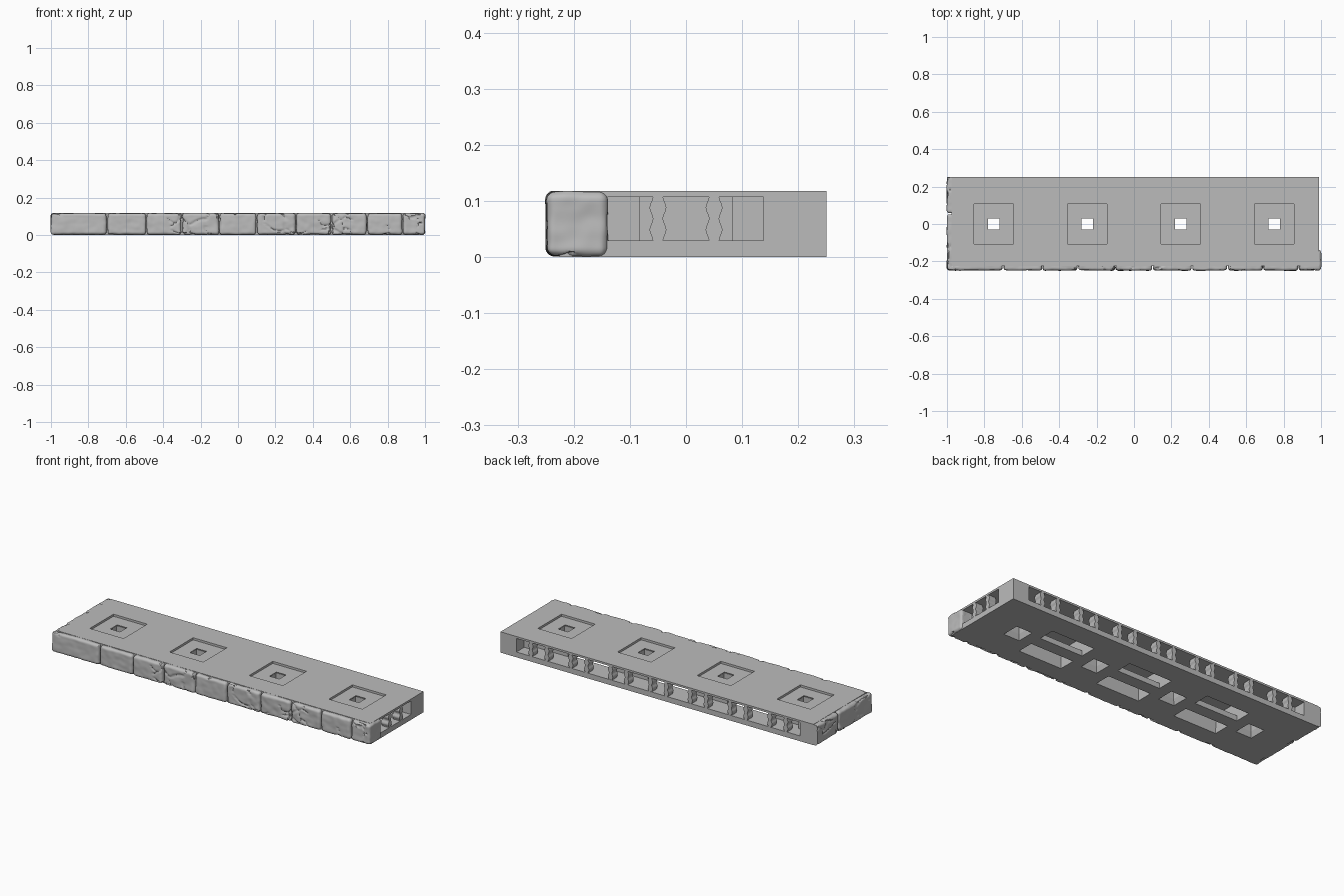
import bpy, bmesh, math
from mathutils import Vector, noise

if "Cube" in bpy.data.objects:
    bpy.data.objects.remove(bpy.data.objects["Cube"], do_unlink=True)

HEIGHT = 0.118
BACK = 0.25
RIGHT_FACE = 0.99

stone_grey = bpy.data.materials.new("stone_grey")
stone_grey.use_nodes = True
GREY = (0.5, 0.5, 0.5, 1)
stone_grey.diffuse_color = GREY
stone_grey.node_tree.nodes["Principled BSDF"].inputs["Base Color"].default_value = GREY


def finish(name, bm):
    bmesh.ops.recalc_face_normals(bm, faces=bm.faces)
    mesh = bpy.data.meshes.new(name)
    bm.to_mesh(mesh)
    bm.free()
    mesh.materials.append(stone_grey)
    ob = bpy.data.objects.new(name, mesh)
    bpy.context.collection.objects.link(ob)
    return ob


def activate(ob):
    bpy.ops.object.select_all(action='DESELECT')
    ob.select_set(True)
    bpy.context.view_layer.objects.active = ob


def box(name, x, y, z):
    """Box between the low and high value on each axis."""
    bm = bmesh.new()
    bmesh.ops.create_cube(bm, size=1)
    for v in bm.verts:
        v.co = Vector([r[0] if c < 0 else r[1] for c, r in zip(v.co, (x, y, z))])
    return finish(name, bm)


def taper(name, x, y, z, axis, shrink):
    """Box whose high end along one axis is drawn in (or out) on the x/y sides."""
    ob = box(name, x, y, z)
    mid = [sum(r) / 2 for r in (x, y, z)]
    for v in ob.data.vertices:
        if v.co[axis] > mid[axis]:
            for k in range(2):
                if k != axis:
                    v.co[k] -= math.copysign(shrink, v.co[k] - mid[k])
    return ob


# Slab body with its hollow spaces
slab = box("slab", (-0.975, RIGHT_FACE), (-0.225, BACK), (0, HEIGHT))
SLOT_Z = (0.03, 0.107)
cutters = [
    # clip channel along the back
    box("cut", (-0.89, 0.89), (0.18, 0.3), SLOT_Z),
    taper("cut", (-0.85, 0.85), (0.145, 0.185), SLOT_Z, 1, -0.02),
    # clip channel on the plain end
    box("cut", (0.93, 1.05), (-0.14, 0.138), SLOT_Z),
    taper("cut", (0.89, 0.935), (-0.1, 0.1), SLOT_Z, 0, -0.02),
]
for cx in (-0.5, 0, 0.5):
    # inner chamber opened below by two windows
    cutters.append(box("cut", (cx - 0.138, cx + 0.138), (-0.13, 0.16), SLOT_Z))
    for y in ((-0.128, -0.035), (0.035, 0.128)):
        cutters.append(box("cut", (cx - 0.135, cx + 0.135), y, (-0.02, 0.05)))
for cx in (-0.75, -0.25, 0.25, 0.75):
    # shallow square recess and waisted through hole
    wide, thin = (cx - 0.05, cx + 0.05), (cx - 0.04, cx + 0.04)
    cutters += [
        box("cut", (cx - 0.106, cx + 0.106), (-0.106, 0.106), (0.106, 0.14)),
        taper("cut", wide, (-0.05, 0.05), (-0.001, 0.03), 2, 0.01),
        box("cut", thin, (-0.04, 0.04), (0.02, 0.095)),
        taper("cut", thin, (-0.04, 0.04), (0.085, 0.1075), 2, -0.01),
    ]
for cutter in cutters:
    activate(slab)
    mod = slab.modifiers.new("hollow", 'BOOLEAN')
    mod.operation, mod.solver, mod.object = 'DIFFERENCE', 'EXACT', cutter
    bpy.ops.object.modifier_apply(modifier=mod.name)
    bpy.data.objects.remove(cutter, do_unlink=True)


def pillar(name, place):
    """Waisted post; place maps (across, depth, z) to a point."""
    bm = bmesh.new()
    steps = [i / 16 for i in range(17)]
    side = [(0.012 - 0.003 * math.cos(4 * math.pi * t), 0.029 + 0.079 * t) for t in steps]
    outline = side + [(-w, z) for w, z in reversed(side)]
    front = [bm.verts.new(place(u, 0.0005, z)) for u, z in outline]
    rear = [bm.verts.new(place(u, 0.045, z)) for u, z in outline]
    bm.faces.new(front)
    bm.faces.new(list(reversed(rear)))
    n = len(outline)
    for i in range(n):
        j = (i + 1) % n
        bm.faces.new((front[j], front[i], rear[i], rear[j]))
    return finish(name, bm)


# Posts between the clip openings
for i in range(-3, 4):
    for s in (-1, 1):
        px = i * 0.25 + s * 0.05
        pillar("back_post", lambda u, d, z: (px + u, BACK - d, z))
for s in (-1, 1):
    pillar("end_post", lambda u, d, z: (RIGHT_FACE - d, s * 0.05 + u, z))


def weathering(p):
    """Depth of wear: broad dents plus a few thin cracks."""
    dents = 0.003 * (noise.noise(p * 14) + 0.6 * noise.noise(p * 35) + 0.9)
    dist = noise.voronoi(p * 11 + noise.noise_vector(p * 12) * 0.4)[0]
    crack = max(0, 1 - (dist[1] - dist[0]) / 0.12)
    if noise.noise(p * 6 + Vector((3, 7, 1))) < 0.08:
        crack = 0
    return dents + 0.006 * crack


def stone(name, x, y, radius=0.017):
    """Rounded, worn block as tall as the slab."""
    ranges = (x, y, (0, HEIGHT + 0.001))
    bm = bmesh.new()
    bmesh.ops.create_cube(bm, size=1)
    bmesh.ops.subdivide_edges(bm, edges=bm.edges[:], cuts=25, use_grid_fill=True)
    for v in bm.verts:
        p = Vector([r[0] + (c + 0.5) * (r[1] - r[0]) for c, r in zip(v.co, ranges)])
        core = Vector([min(max(c, r[0] + radius), r[1] - radius) for c, r in zip(p, ranges)])
        out = (p - core).normalized()
        p = core + out * (radius - weathering(p))
        v.co = (p.x, min(p.y, BACK), min(max(p.z, 0.0005), HEIGHT - 0.0005))
    ob = finish(name, bm)
    activate(ob)
    bpy.ops.object.shade_smooth_by_angle(angle=math.radians(40))
    return ob


# Row of stones on the front
joints = [-1, -0.7, -0.49, -0.3, -0.1, 0.1, 0.31, 0.5, 0.69, 0.88]
for a, b in zip(joints, joints[1:]):
    stone("front_stone", (a, b), (-0.251, -0.17))
stone("corner_stone", (0.88, 1.003), (-0.251, -0.137))

# Stones on the walled end
stone("end_stone", (-1.003, -0.92), (-0.25, 0.055))
stone("end_stone", (-1.003, -0.92), (0.055, 0.29))
